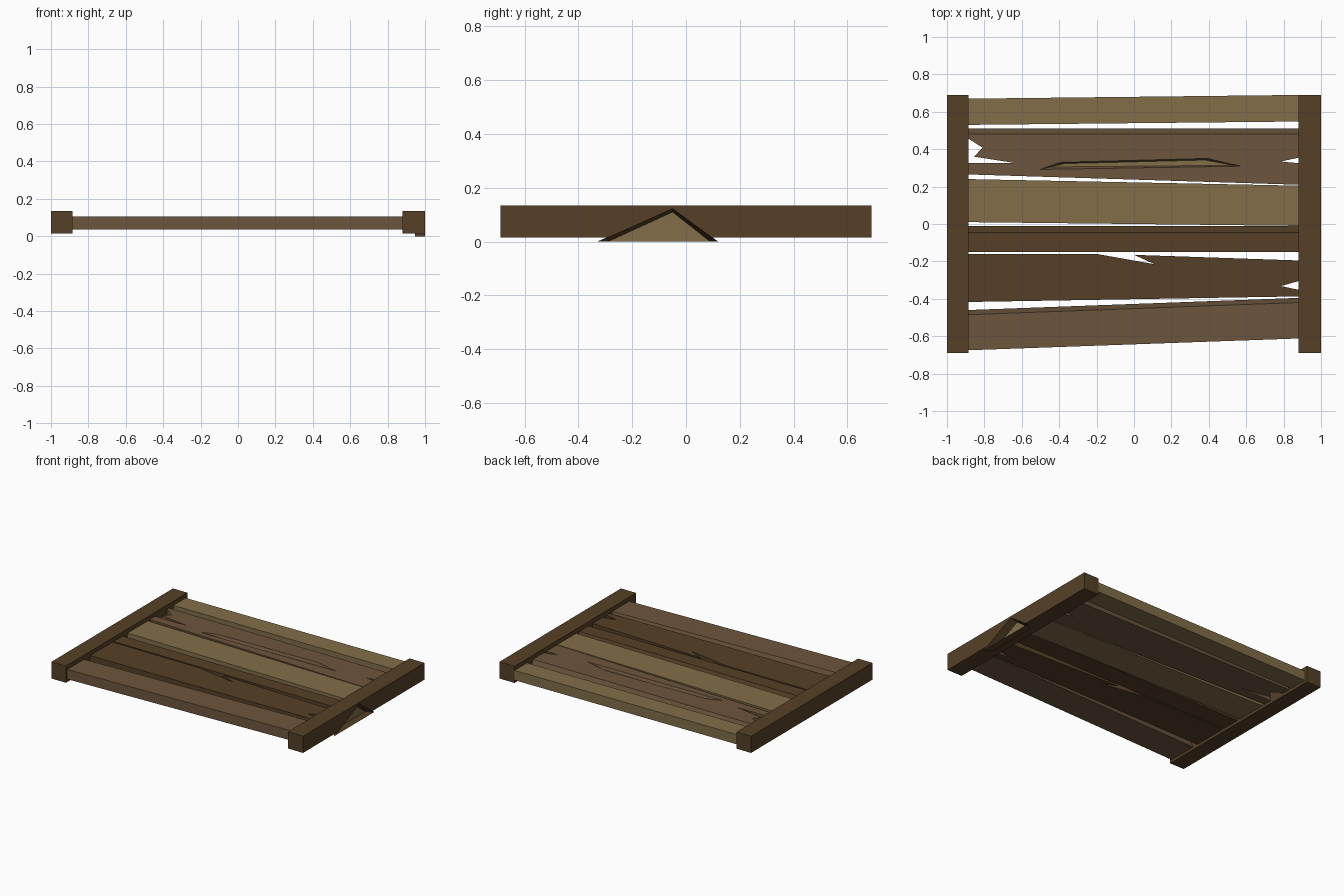
import bpy, bmesh
from mathutils import Vector

if "Cube" in bpy.data.objects:
    bpy.data.objects.remove(bpy.data.objects["Cube"])


def material(name, rgb):
    m = bpy.data.materials.new(name)
    m.diffuse_color = (*rgb, 1)
    m.use_nodes = True
    m.node_tree.nodes["Principled BSDF"].inputs["Base Color"].default_value = m.diffuse_color
    return m


DARK = material("dark_wood", (0.093, 0.051, 0.020))
BROWN = material("brown_wood", (0.155, 0.093, 0.048))
TAN = material("tan_wood", (0.225, 0.157, 0.066))


def loft(name, a, b, mat, cap_a=True):
    """Join two matching outlines with side walls and end caps."""
    bm = bmesh.new()
    va = [bm.verts.new(p) for p in a]
    vb = [bm.verts.new(p) for p in b]
    n = len(a)
    for i in range(n):
        j = (i + 1) % n
        bm.faces.new((va[i], va[j], vb[j], vb[i]))
    bm.faces.new(vb)
    if cap_a:
        bm.faces.new(va[::-1])
    bmesh.ops.recalc_face_normals(bm, faces=bm.faces)
    if not cap_a:
        # open recess: floor must face the opening
        bm.faces.ensure_lookup_table()
        floor = bm.faces[n]
        if floor.normal.dot(Vector(a[0]) - Vector(b[0])) < 0:
            bmesh.ops.reverse_faces(bm, faces=bm.faces)
    me = bpy.data.meshes.new(name)
    bm.to_mesh(me)
    bm.free()
    ob = bpy.data.objects.new(name, me)
    bpy.context.collection.objects.link(ob)
    me.materials.append(mat)
    return ob


def plank(name, outline, mat, z0=0.035, z1=0.105, lip=0.0):
    """Extruded board; lip slopes the edge between first and last points."""
    last = len(outline) - 1
    top = [(x, y - (lip if i in (0, last) else 0), z1) for i, (x, y) in enumerate(outline)]
    bottom = [(x, y, z0) for x, y in outline]
    return loft(name, bottom, top, mat)


def gouge(name, host, outer, inner, normal):
    """Cut a splintered recess in host and line it with pale wood."""
    n = Vector(normal)
    cutter = loft(name + "_cutter", [Vector(p) + n * 0.01 for p in outer], inner, DARK)
    mod = host.modifiers.new("gouge", 'BOOLEAN')
    mod.operation = 'DIFFERENCE'
    mod.solver = 'EXACT'
    mod.object = cutter
    bpy.context.view_layer.objects.active = host
    bpy.ops.object.modifier_apply(modifier=mod.name)
    bpy.data.objects.remove(cutter)
    lining = loft(name, outer, [Vector(p) + n * 0.002 for p in inner], host.data.materials[0], False)
    lining.data.materials.append(TAN)
    lining.data.polygons[len(outer)].material_index = 1


# end rails
rails = {}
for side, x0, x1 in (("left", -1, -0.885), ("right", 0.88, 1)):
    rails[side] = plank(side + "_rail", [(x0, 0.69), (x0, -0.69), (x1, -0.69), (x1, 0.69)],
                        DARK, 0.015, 0.135)

# boards, back to front
L, R = -0.886, 0.881
plank("back_board", [(L, 0.67), (L, 0.53), (R, 0.548), (R, 0.69)], TAN)
split = plank("split_board", [
    (L, 0.51), (L, 0.457), (-0.81, 0.408), (-0.855, 0.36), (-0.63, 0.325), (L, 0.325),
    (L, 0.265), (R, 0.21), (R, 0.325), (0.785, 0.334), (R, 0.355), (R, 0.51)], BROWN, lip=0.03)
plank("middle_board", [(L, 0.24), (L, 0.01), (R, -0.01), (R, 0.205)], TAN)
plank("narrow_board", [(L, -0.01), (L, -0.15), (R, -0.15), (R, -0.01)], DARK, lip=0.035)
plank("cracked_board", [
    (L, -0.16), (L, -0.417), (R, -0.387), (R, -0.352), (0.785, -0.332), (R, -0.305),
    (R, -0.195), (0.0, -0.165), (0.11, -0.215), (-0.2, -0.16)], DARK)
plank("front_board", [(L, -0.46), (L, -0.675), (R, -0.612), (R, -0.395)], BROWN, lip=0.025)

# splintered recesses
gouge("board_gouge", split,
      [(x, y, 0.105) for x, y in ((-0.53, 0.285), (0.6, 0.307), (0.4, 0.355), (-0.39, 0.334))],
      [(x, y, 0.085) for x, y in ((-0.45, 0.305), (0.53, 0.314), (0.38, 0.342), (-0.37, 0.323))],
      (0, 0, 1))
gouge("rail_gouge", rails["right"],
      [(1.0, -0.33, 0), (1.0, 0.12, 0), (1.0, -0.05, 0.125)],
      [(0.945, -0.29, 0), (0.945, 0.09, 0), (0.945, -0.05, 0.11)],
      (1, 0, 0))
